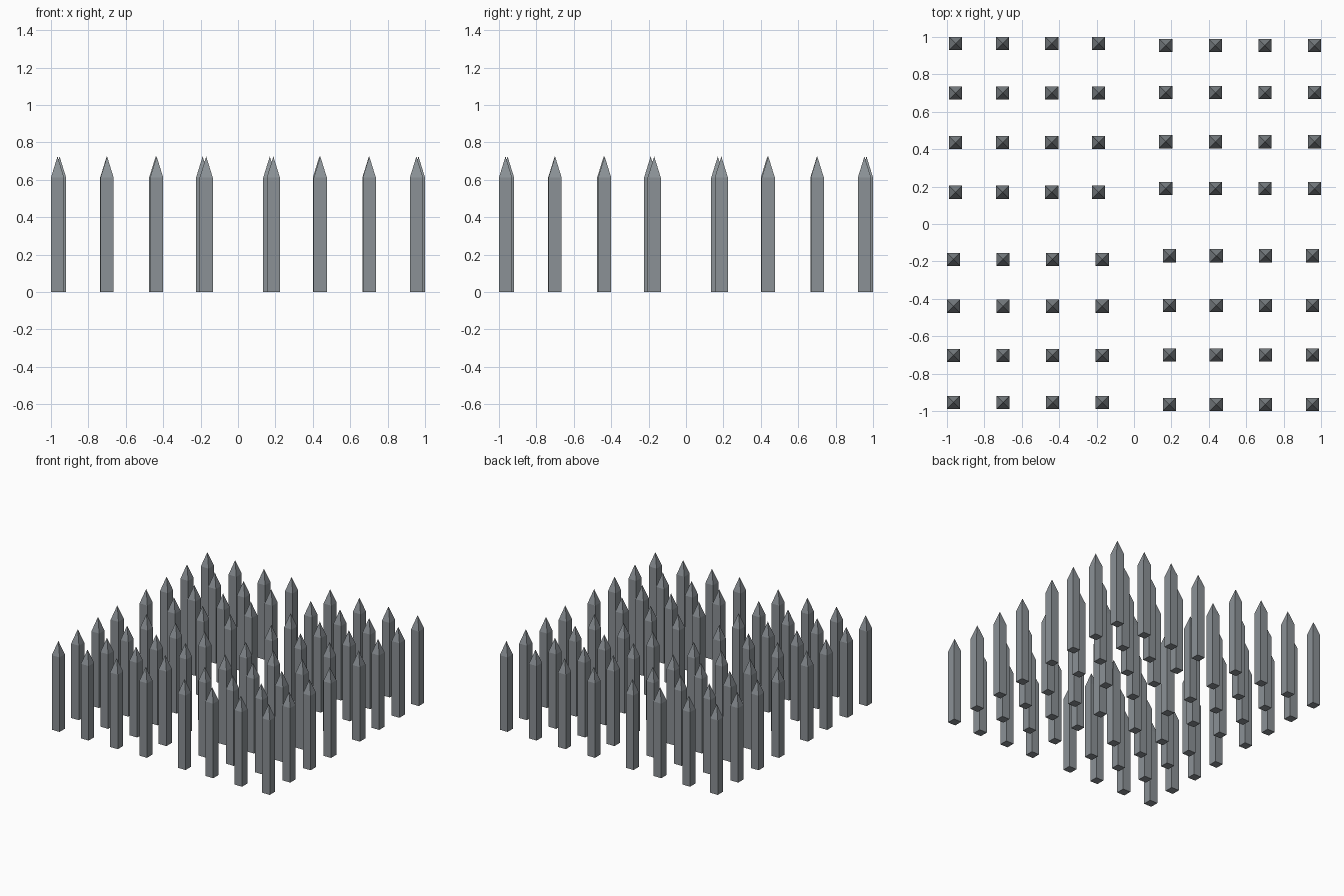
import bpy, bmesh

if "Cube" in bpy.data.objects:
    bpy.data.objects.remove(bpy.data.objects["Cube"])

# Dark steel for every spike
steel = bpy.data.materials.new("steel grey")
steel.diffuse_color = (0.26, 0.285, 0.305, 1)
steel.use_nodes = True
steel.node_tree.nodes["Principled BSDF"].inputs["Base Color"].default_value = steel.diffuse_color

HALF, SHOULDER, TIP = 0.035, 0.612, 0.725


def add_spike(bm, x, y):
    """Square post with a pyramid point."""
    corners = [(-HALF, -HALF), (HALF, -HALF), (HALF, HALF), (-HALF, HALF)]
    low = [bm.verts.new((x + a, y + b, 0)) for a, b in corners]
    high = [bm.verts.new((x + a, y + b, SHOULDER)) for a, b in corners]
    tip = bm.verts.new((x, y, TIP))
    bm.faces.new(low[::-1])
    for i in range(4):
        j = (i + 1) % 4
        bm.faces.new((low[i], low[j], high[j], high[i]))
        bm.faces.new((high[i], high[j], tip))


# Spacing of one 4 x 4 block, wide and narrow directions
wide = [0.17, 0.435, 0.70, 0.965]
narrow = [0.189, 0.440, 0.702, 0.954]

# Four blocks, each the last one turned a quarter turn
for quarter in range(4):
    bm = bmesh.new()
    for a in wide:
        for b in narrow:
            x, y = a, b
            for _ in range(quarter):
                x, y = -y, x
            add_spike(bm, x, y)
    mesh = bpy.data.meshes.new("spike_block")
    bm.to_mesh(mesh)
    bm.free()
    mesh.materials.append(steel)
    obj = bpy.data.objects.new(f"spike_block_{quarter + 1}", mesh)
    bpy.context.collection.objects.link(obj)
